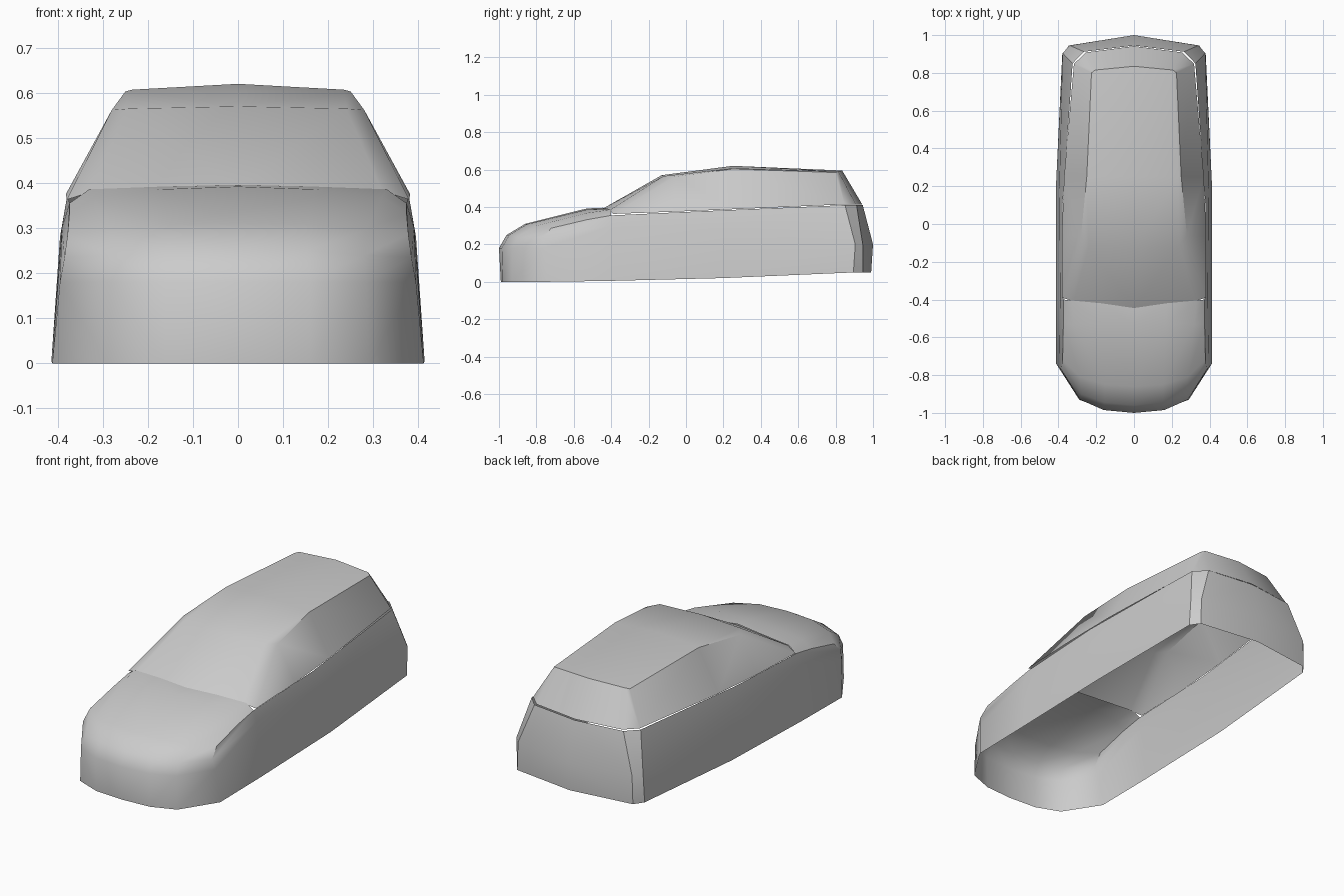
import bpy, bmesh, math
from mathutils import Vector

if "Cube" in bpy.data.objects:
    bpy.data.objects.remove(bpy.data.objects["Cube"])


def shell(name, lines, angle):
    """Skin neighbouring point lines, mirror across x = 0 and shade by angle."""
    bm = bmesh.new()
    grid = [[bm.verts.new(p) for p in line] for line in lines]
    for a, b in zip(grid, grid[1:]):
        for i in range(len(a) - 1):
            bm.faces.new((a[i], a[i + 1], b[i + 1], b[i]))
    bmesh.ops.remove_doubles(bm, verts=bm.verts[:], dist=0.0005)
    bmesh.ops.mirror(bm, geom=bm.verts[:] + bm.edges[:] + bm.faces[:],
                     axis='X', merge_dist=0.0005)
    bmesh.ops.remove_doubles(bm, verts=bm.verts[:], dist=0.0005)
    bmesh.ops.recalc_face_normals(bm, faces=bm.faces[:])
    middle = Vector((0, 0, 0.2))
    if sum(f.normal.dot(f.calc_center_median() - middle) * f.calc_area() for f in bm.faces) < 0:
        bmesh.ops.reverse_faces(bm, faces=bm.faces[:])
    mesh = bpy.data.meshes.new(name)
    bm.to_mesh(mesh)
    bm.free()
    obj = bpy.data.objects.new(name, mesh)
    bpy.context.collection.objects.link(obj)
    bpy.ops.object.select_all(action='DESELECT')
    obj.select_set(True)
    bpy.context.view_layer.objects.active = obj
    bpy.ops.object.shade_smooth_by_angle(angle=math.radians(angle))
    return obj


def side(bottom, middle, top):
    """Side station matched to the six-point bonnet lines."""
    return [bottom, middle, middle, top, top, top]


# Nose and bonnet: lines from the bumper's lower edge up to the windscreen
bonnet = [
    [(0, -.99, 0), (0, -1, .18), (0, -.96, .25), (0, -.86, .31), (0, -.53, .392), (0, -.445, .396)],
    [(.16, -.98, 0), (.16, -.985, .18), (.155, -.945, .25), (.155, -.85, .308), (.17, -.53, .386), (.17, -.42, .392)],
    [(.29, -.93, 0), (.285, -.93, .18), (.28, -.9, .24), (.285, -.81, .297), (.32, -.53, .368), (.33, -.405, .386)],
    [(.412, -.74, 0), (.395, -.76, .18), (.385, -.77, .235), (.378, -.72, .287), (.374, -.53, .332), (.374, -.4, .355)],
]

# Flanks and tail: lower edge, waist and belt line at each station
flanks = [
    side((.414, -.4, .005), (.391, -.4, .3), (.374, -.4, .355)),
    side((.413, .2, .02), (.395, .2, .28), (.378, .1, .378)),
    side((.38, .895, .05), (.378, .905, .2), (.325, .85, .41)),
    side((.345, .945, .05), (.34, .945, .2), (.265, .912, .41)),
    side((0, .99, .05), (0, 1, .2), (0, .945, .41)),
]
shell("lower_body", bonnet + flanks, 35)

# Cabin: cross-sections from windscreen base to rear window base
cabin = [
    [(0, -.45, .388), (.32, -.41, .382), (.38, -.39, .363), (.38, -.39, .363)],
    [(0, -.13, .57), (.24, -.12, .565), (.28, -.06, .562), (.382, -.06, .375)],
    [(0, .25, .62), (.235, .25, .607), (.25, .25, .603), (.37, .25, .388)],
    [(0, .835, .595), (.206, .815, .59), (.225, .8, .584), (.318, .847, .414)],
    [(0, .942, .414), (.256, .908, .414), (.318, .847, .414), (.318, .847, .414)],
]
shell("cabin", cabin, 40)
